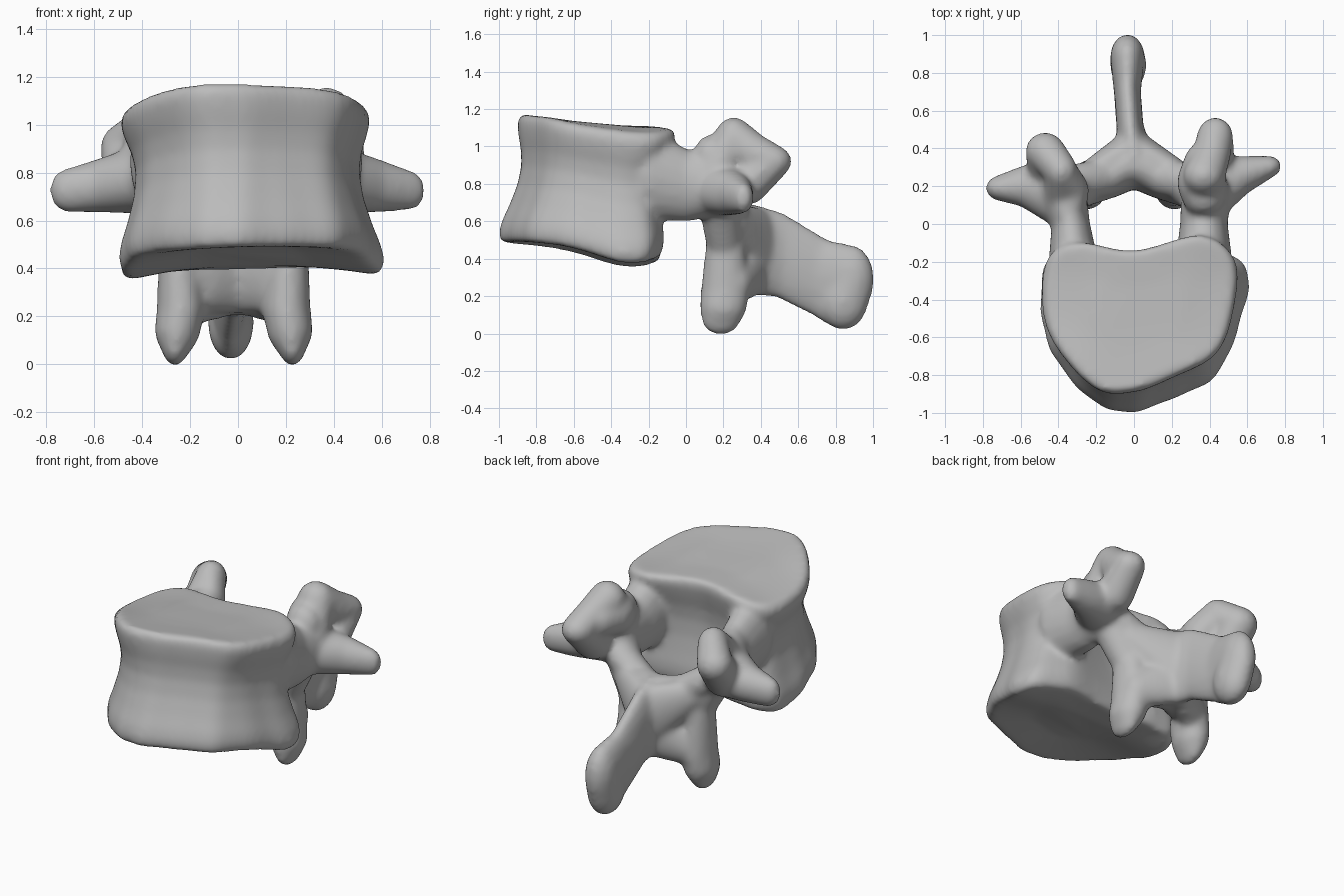
import bpy
import bmesh
import math
from mathutils import Vector

cube = bpy.data.objects.get("Cube")
if cube:
    bpy.data.objects.remove(cube, do_unlink=True)

bone = bpy.data.materials.new("grey_bone")
bone.use_nodes = True
bone.diffuse_color = (0.5, 0.5, 0.5, 1)
bone.node_tree.nodes["Principled BSDF"].inputs["Base Color"].default_value = bone.diffuse_color

bm = bmesh.new()
SWELL = 0.012  # makes up for the shrinkage of the final smoothing


def ellipsoid_points(x, y, z, rx, ry, rz, rows=9, cols=16):
    points = []
    for row in range(rows):
        lat = math.pi * (row + 0.5) / rows
        for col in range(cols):
            lon = math.tau * col / cols
            points.append((x + (rx + SWELL) * math.sin(lat) * math.cos(lon),
                           y + (ry + SWELL) * math.sin(lat) * math.sin(lon),
                           z + (rz + SWELL) * math.cos(lat)))
    return points


def limb(*stations):
    """Skin each neighbouring pair of ellipsoids (centre, radii) with a hull."""
    for first, second in zip(stations, stations[1:]):
        verts = [bm.verts.new(p) for p in ellipsoid_points(*first) + ellipsoid_points(*second)]
        bmesh.ops.convex_hull(bm, input=verts)
        for vert in verts:
            if vert.is_valid and not vert.link_faces:
                bm.verts.remove(vert)


def smooth_loop(points, steps=6):
    """Closed Catmull-Rom curve through the points."""
    pts = [Vector(p) for p in points]
    count = len(pts)
    loop = []
    for i in range(count):
        a, b, c, d = (pts[(i + k) % count] for k in (-1, 0, 1, 2))
        for s in range(steps):
            t = s / steps
            loop.append(0.5 * (2 * b + (c - a) * t + (2 * a - 5 * b + 4 * c - d) * t ** 2
                               + (3 * b - a - 3 * c + d) * t ** 3))
    return loop


# Vertebral body: loft between the lower and upper endplate outlines
upper = smooth_loop([(0, -.885), (.2, -.81), (.44, -.68), (.53, -.45), (.535, -.18), (.35, -.05),
                     (0, -.135), (-.3, -.09), (-.465, -.18), (-.49, -.45), (-.41, -.66), (-.2, -.875)])
lower = smooth_loop([(-.03, -1.01), (.22, -.93), (.44, -.81), (.575, -.5), (.605, -.24), (.37, -.13),
                     (0, -.16), (-.3, -.13), (-.46, -.19), (-.495, -.45), (-.43, -.7), (-.24, -.93)])
centre = Vector((0.03, -0.5))
levels = [(.03, .45), (0, .93), (.025, .98), (.1, 1), (.18, .985), (.3, .935), (.45, .885), (.6, .87),
          (.72, .9), (.83, .955), (.92, .99), (.975, .985), (1, .94), (.985, .45)]


def endplate_heights(p):
    dip = 0.105 * math.exp(-((p.y + 0.28) / 0.28) ** 2)
    bottom = 0.487 - dip - 0.08 * p.x ** 2 + 0.03 * p.x
    top = 1.138 - 0.09 * (p.y + 0.5) - 0.9 * (p.x - 0.06) ** 4
    return bottom, top


rings = []
for height, scale in levels:
    ring = []
    for i, (low, high) in enumerate(zip(lower, upper)):
        ripple = 1 + 0.008 * (1 - height) * math.sin(i * 1.3)
        p = centre + (low.lerp(high, height) - centre) * scale * ripple
        bottom, top = endplate_heights(p)
        ring.append(bm.verts.new((p.x, p.y, bottom + (top - bottom) * height)))
    rings.append(ring)
for ring, above in zip(rings, rings[1:]):
    for i in range(len(ring)):
        j = (i + 1) % len(ring)
        bm.faces.new((ring[i], ring[j], above[j], above[i]))
bm.faces.new(list(reversed(rings[0])))
bm.faces.new(rings[-1])

# Pedicles
limb((.37, -.2, .85, .14, .1, .23), (.37, .0, .79, .115, .1, .18), (.38, .15, .8, .12, .1, .16))
limb((-.32, -.2, .85, .12, .1, .22), (-.335, .0, .79, .09, .1, .18), (-.37, .15, .8, .11, .1, .15))

# Superior articular processes, each with a rear knob and an inner lip
limb((.38, .15, .84, .12, .1, .14), (.37, .255, 1.045, .1, .09, .1), (.41, .36, .96, .09, .09, .1),
     (.43, .465, .92, .085, .09, .075), (.42, .33, .8, .1, .1, .1))
limb((.37, .13, .94, .1, .08, .11), (.3, .22, .95, .06, .1, .1), (.36, .34, .95, .08, .08, .09))
limb((-.37, .13, .8, .11, .1, .13), (-.385, .28, .975, .075, .085, .09), (-.47, .385, .905, .095, .09, .09),
     (-.45, .26, .77, .1, .11, .1))
limb((-.34, .1, .87, .08, .07, .09), (-.31, .18, .87, .06, .08, .1), (-.385, .28, .975, .07, .08, .09))

# Transverse processes
limb((.41, .18, .77, .1, .16, .13), (.58, .26, .745, .06, .09, .1), (.72, .305, .725, .05, .045, .07))
limb((-.41, .17, .77, .1, .17, .13), (-.58, .2, .745, .06, .1, .1), (-.71, .19, .725, .065, .055, .08))

for side in (-1, 1):
    # Lamina, from the pedicle down, in to the midline and back to the spine root
    limb((side * .34, .17, .74, .09, .1, .13), (side * .24, .2, .54, .07, .09, .14),
         (side * .12, .23, .44, .07, .08, .21), (0, .3, .45, .07, .1, .23))
    limb((side * .3, .22, .7, .07, .09, .08), (side * .14, .25, .59, .07, .09, .09),
         (0, .33, .52, .07, .1, .16))
    # Flare and lower web from the lamina to the spine root
    limb((side * .24, .26, .61, .06, .06, .08), (-.01, .42, .45, .06, .08, .2))
    limb((side * .21, .26, .27, .07, .08, .1), (0, .39, .38, .06, .06, .16))
    # Inferior articular process
    shift = -.018
    limb((side * .23 + shift, .21, .5, .07, .09, .14), (side * .22 + shift, .21, .23, .09, .12, .09),
         (side * .235 + shift, .2, .14, .085, .115, .08), (side * .245 + shift, .185, .065, .04, .09, .06))

# Spinous process with a thick rounded end
limb((0, .36, .45, .09, .08, .23), (-.02, .5, .42, .06, .08, .22),
     (-.035, .7, .31, .06, .08, .21), (-.035, .8, .25, .065, .09, .21))
limb((-.035, .7, .31, .06, .08, .19), (-.035, .885, .29, .08, .11, .17), (-.03, .84, .17, .085, .12, .14))

bmesh.ops.recalc_face_normals(bm, faces=bm.faces)
mesh = bpy.data.meshes.new("vertebra")
bm.to_mesh(mesh)
bm.free()
mesh.materials.append(bone)
vertebra = bpy.data.objects.new("vertebra", mesh)
bpy.context.collection.objects.link(vertebra)

# Fuse the parts into one skin and soften the joins
fuse = vertebra.modifiers.new("fuse", 'REMESH')
fuse.mode = 'VOXEL'
fuse.voxel_size = 0.016
fuse.use_smooth_shade = True
soften = vertebra.modifiers.new("soften", 'SMOOTH')
soften.factor = 0.5
soften.iterations = 14
